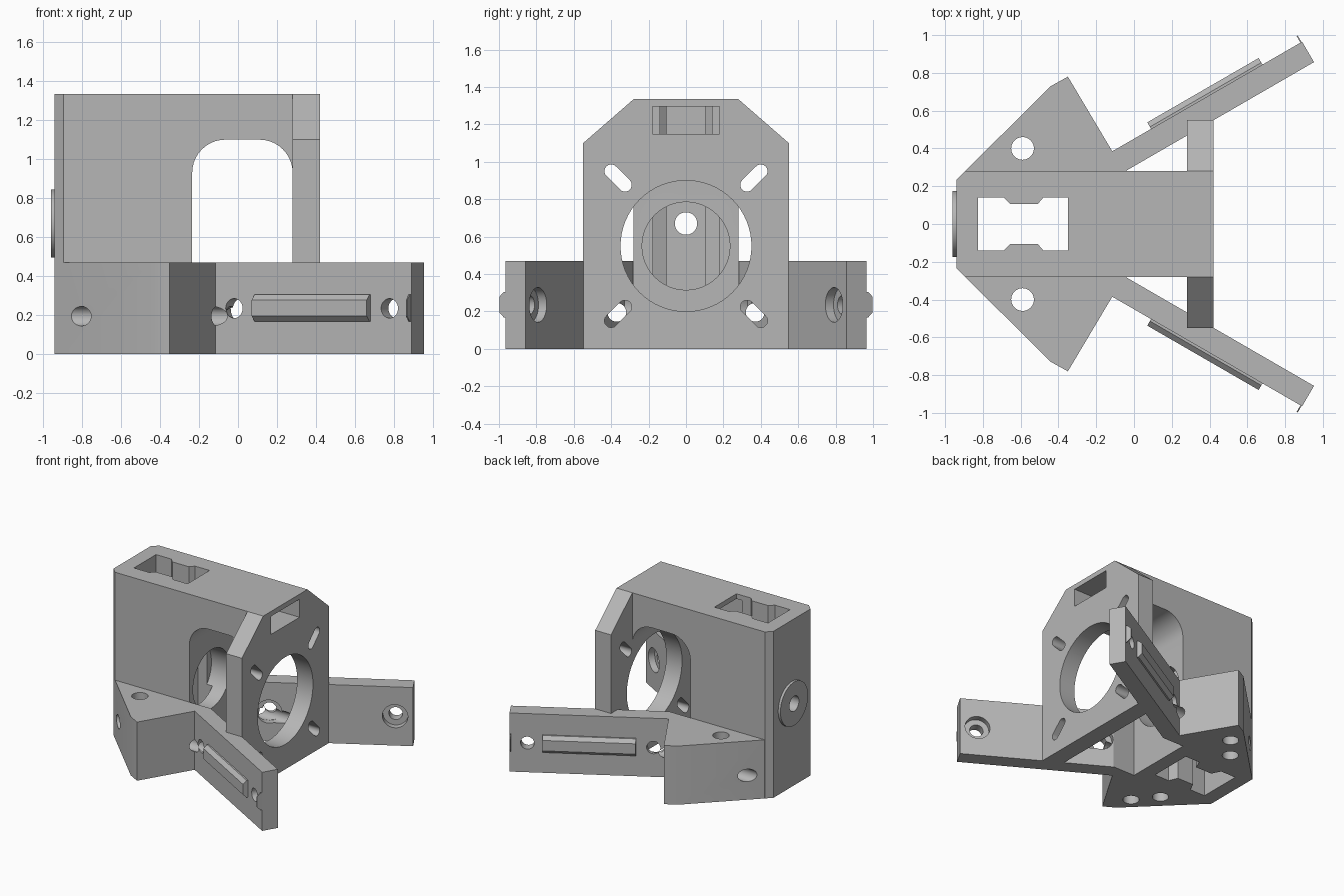
import bpy, bmesh, math
from mathutils import Matrix, Vector

old = bpy.data.objects.get("Cube")
if old:
    bpy.data.objects.remove(old, do_unlink=True)

grey = bpy.data.materials.new("plain grey")
grey.use_nodes = True
colour = (0.47, 0.47, 0.47, 1)
grey.diffuse_color = colour
grey.node_tree.nodes["Principled BSDF"].inputs["Base Color"].default_value = colour


def frame(x, y, z, origin=(0, 0, 0)):
    m = Matrix((x, y, z)).transposed().to_4x4()
    m.translation = Vector(origin)
    return m


UP = (0, 0, 1)
ALONG_X = frame((0, 1, 0), UP, (1, 0, 0))    # profile in y, z
ALONG_Y = frame((1, 0, 0), UP, (0, -1, 0))   # profile in x, z
ALONG_Z = Matrix.Identity(4)                 # profile in x, y


def prism(name, pts, a, b, m=ALONG_Z):
    """Extrude a closed profile from a to b."""
    bm = bmesh.new()
    lo = [bm.verts.new(m @ Vector((u, v, a))) for u, v in pts]
    hi = [bm.verts.new(m @ Vector((u, v, b))) for u, v in pts]
    bm.faces.new(lo)
    bm.faces.new(hi)
    n = len(pts)
    for i in range(n):
        j = (i + 1) % n
        bm.faces.new((lo[i], lo[j], hi[j], hi[i]))
    bmesh.ops.recalc_face_normals(bm, faces=bm.faces)
    me = bpy.data.meshes.new(name)
    bm.to_mesh(me)
    bm.free()
    me.materials.append(grey)
    ob = bpy.data.objects.new(name, me)
    bpy.context.collection.objects.link(ob)
    return ob


def rect(u0, u1, v0, v1):
    return [(u0, v0), (u1, v0), (u1, v1), (u0, v1)]


def arc(u, v, r, a0, a1, n):
    angles = [math.radians(a0 + (a1 - a0) * i / n) for i in range(n + 1)]
    return [(u + r * math.cos(t), v + r * math.sin(t)) for t in angles]


def circle(u, v, r, n=40):
    return arc(u, v, r, 0, 360, n)[:-1]


def slot(u, v, half, r, angle):
    t = math.radians(angle)
    du, dv = half * math.cos(t), half * math.sin(t)
    return (arc(u + du, v + dv, r, angle - 90, angle + 90, 10)
            + arc(u - du, v - dv, r, angle + 90, angle + 270, 10))


def both(half):
    """Mirror a half outline across its first axis."""
    return half + [(u, -v) for u, v in reversed(half)]


def boolean(target, tool, op="DIFFERENCE"):
    mod = target.modifiers.new("bool", "BOOLEAN")
    mod.operation, mod.solver, mod.object = op, "EXACT", tool
    bpy.context.view_layer.update()
    deps = bpy.context.evaluated_depsgraph_get()
    me = bpy.data.meshes.new_from_object(target.evaluated_get(deps))
    target.modifiers.clear()
    target.data = me
    bpy.data.objects.remove(tool, do_unlink=True)


def cut(target, pts, a, b, m=ALONG_Z):
    boolean(target, prism("cutter", pts, a, b, m))


# Upright block with arched side window
body = prism("bracket_body", both([(-0.94, 0.235), (-0.895, 0.28), (0.42, 0.28)]), 0, 1.335)
window = ([(-0.235, -0.1), (0.28, -0.1)] + arc(0.11, 0.93, 0.17, 0, 90, 10)
          + arc(-0.065, 0.93, 0.17, 90, 180, 10))
cut(body, window, -0.5, 0.5, ALONG_Y)

# Low base with two splayed arms
base = prism("base", both([(-0.94, 0.235), (-0.44, 0.73), (-0.35, 0.78), (-0.115, 0.385),
                           (0.89, 0.965), (0.953, 0.857), (-0.04, 0.283)]), 0, 0.47)
cut(base, rect(-0.235, 0.28, -0.28, 0.28), -0.1, 0.6)
boolean(body, base, "UNION")

# Front plate with clipped top corners
plate = [(-0.55, 0), (0.55, 0), (0.55, 1.1), (0.28, 1.335), (-0.28, 1.335), (-0.55, 1.1)]
boolean(body, prism("plate", plate, 0.28, 0.42, ALONG_X), "UNION")
boolean(body, prism("boss", circle(0, 0.67, 0.175), -0.96, -0.9, ALONG_X), "UNION")

# Plate openings
cut(body, circle(0, 0.55, 0.35, 64), 0.26, 0.5, ALONG_X)
for s in (-1, 1):
    cut(body, slot(s * 0.363, 0.913, 0.052, 0.036, s * 45), 0.26, 0.5, ALONG_X)
    cut(body, slot(s * 0.363, 0.187, 0.052, 0.036, -s * 45), 0.26, 0.5, ALONG_X)

# Vertical pocket, wider below, with ribs
def pocket(w):
    return both([(-0.825, w), (-0.69, w), (-0.655, 0.105), (-0.51, 0.105), (-0.48, w), (-0.35, w)])


cut(body, pocket(0.14), 0.5, 1.5)
cut(body, pocket(0.176), -0.1, 0.95)
cut(body, rect(-0.18, 0.18, 1.15, 1.295), -0.4, 0.5, ALONG_X)
cut(body, circle(0, 0.55, 0.235, 48), -0.4, -0.2, ALONG_X)
cut(body, circle(0, 0.67, 0.06), -1.1, -0.75, ALONG_X)

for s in (-1, 1):
    # Base holes
    cut(body, circle(-0.59, s * 0.4, 0.06), -0.1, 0.6)
    cut(body, circle(-0.45, s * 0.57, 0.06), -0.1, 0.3)
    cut(body, circle(s * 0.37, 0.195, 0.05), -1.1, 0.25, ALONG_X)

    # Arm screw holes, counterbored on the inner face
    along = Vector((math.cos(math.pi / 6), s * 0.5, 0))
    out = Vector((-0.5, s * math.cos(math.pi / 6), 0))
    root = (-0.115, s * 0.385, 0)
    across = frame(along, UP, out, root)
    for d in (0.11, 1.03):
        cut(body, circle(d, 0.235, 0.05), -0.2, 0.1, across)
        cut(body, circle(d, 0.235, 0.093), -0.2, -0.075, across)

    # Alignment rail and thin end tab
    lengthwise = frame(out, UP, along, root)
    key = [(-0.02, 0.168), (0.012, 0.168), (0.04, 0.195), (0.04, 0.278), (0.012, 0.305), (-0.02, 0.305)]
    boolean(body, prism("rail", key, 0.237, 0.918, lengthwise), "UNION")
    boolean(body, prism("tab", key, 1.15, 1.157, lengthwise), "UNION")

bpy.ops.object.select_all(action="DESELECT")
body.select_set(True)
bpy.context.view_layer.objects.active = body
bpy.ops.object.shade_smooth_by_angle(angle=math.radians(25))
